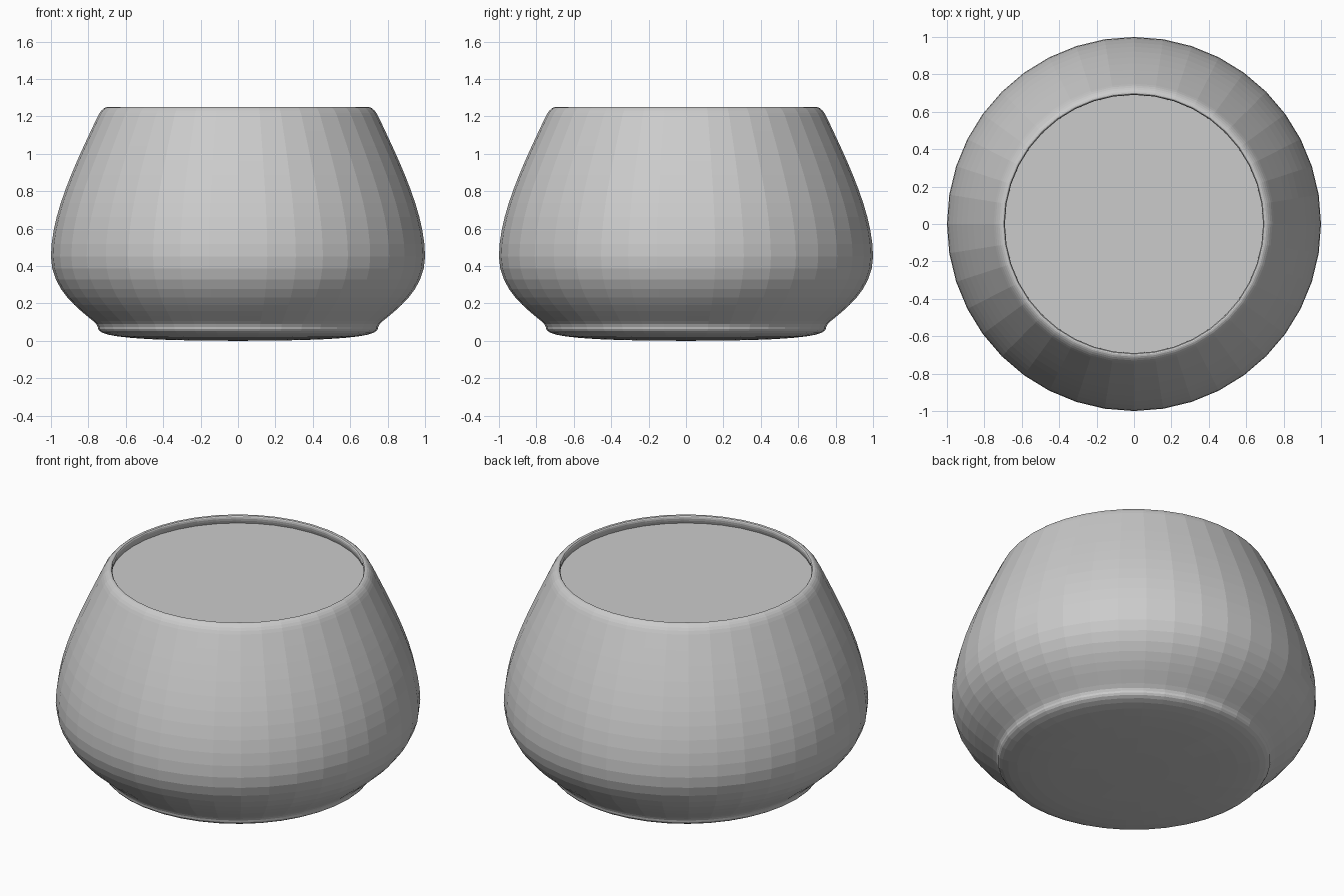
import bpy, bmesh, math

if "Cube" in bpy.data.objects:
    bpy.data.objects.remove(bpy.data.objects["Cube"])

SIDES = 40   # facets around the pot
STEPS = 10   # facets along each profile curve


def bezier(p, t):
    w = ((1 - t) ** 3, 3 * t * (1 - t) ** 2, 3 * t * t * (1 - t), t ** 3)
    return tuple(sum(wi * pi[k] for wi, pi in zip(w, p)) for k in (0, 1))


def revolve(name, curves, cap_start=False):
    """Spin a chain of (radius, z) Bezier curves around the z axis."""
    profile = [curves[0][0]]
    for c in curves:
        profile += [bezier(c, i / STEPS) for i in range(1, STEPS + 1)]
    bm = bmesh.new()
    rings = []
    for r, z in profile:
        if r < 1e-6:
            rings.append([bm.verts.new((0, 0, z))] * SIDES)
        else:
            rings.append([bm.verts.new((r * math.cos(a), r * math.sin(a), z))
                          for a in (2 * math.pi * i / SIDES for i in range(SIDES))])
    for a, b in zip(rings, rings[1:]):
        for i in range(SIDES):
            j = (i + 1) % SIDES
            quad = list(dict.fromkeys((a[i], a[j], b[j], b[i])))
            bm.faces.new(quad)
    if cap_start:
        bm.faces.new(rings[0])
    bmesh.ops.recalc_face_normals(bm, faces=bm.faces)
    mesh = bpy.data.meshes.new(name)
    bm.to_mesh(mesh)
    bm.free()
    obj = bpy.data.objects.new(name, mesh)
    bpy.context.collection.objects.link(obj)
    return obj


# Rounded lip, bulging wall, and shallow rounded base; flat top set inside lip
lip = [(0.70, 1.20), (0.66875, 1.2656), (0.71875, 1.2656), (0.75, 1.20)]
wall = [(0.75, 1.20), (0.875, 0.9375), (1.0, 0.675), (1.0, 0.45)]
belly = [(1.0, 0.45), (1.0, 0.225), (0.75, 0.1125), (0.75, 0.075)]
base = [(0.75, 0.075), (0.75, 0.0375), (0.7125, 0.0), (0.0, 0.0)]
revolve("pot_body", [lip, wall, belly, base], cap_start=True)
